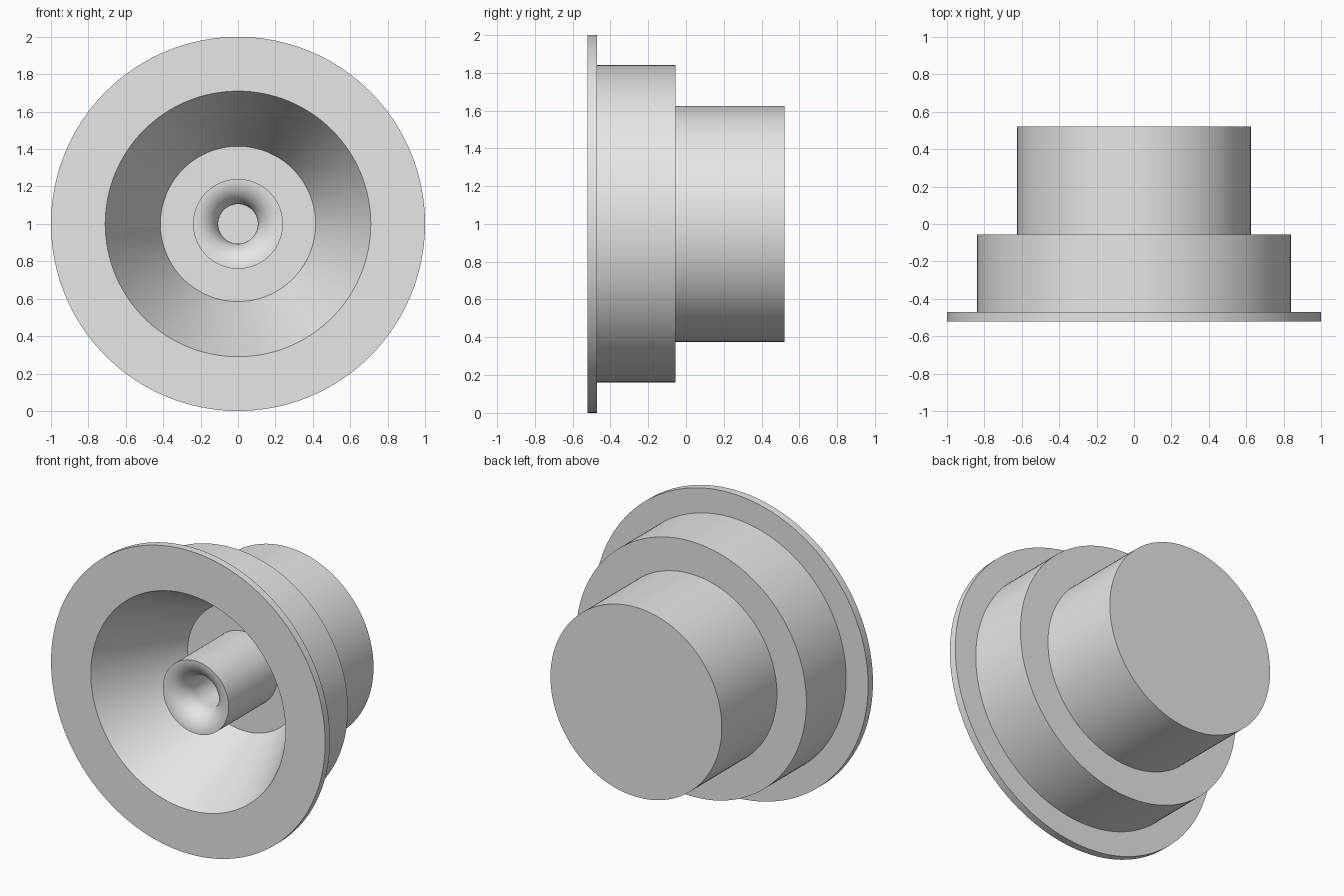
import bpy
import bmesh
from math import sin, cos, pi, radians
from mathutils import Vector, Matrix

SEGMENTS = 128

old = bpy.data.objects.get("Cube")
if old:
    bpy.data.objects.remove(old, do_unlink=True)

grey = bpy.data.materials.new("plain_grey")
colour = (0.8, 0.8, 0.8, 1.0)
grey.use_nodes = True
grey.diffuse_color = colour
grey.node_tree.nodes["Principled BSDF"].inputs["Base Color"].default_value = colour


def lathe(name, profile):
    """Revolve (radius, y) points about the y axis, centred at z = 1."""
    bm = bmesh.new()
    verts = [bm.verts.new((r, y, 0)) for r, y in profile]
    edges = [bm.edges.new(pair) for pair in zip(verts, verts[1:])]
    bmesh.ops.spin(bm, geom=verts + edges, cent=(0, 0, 0), axis=(0, 1, 0),
                   angle=2 * pi, steps=SEGMENTS, use_merge=False)
    bmesh.ops.remove_doubles(bm, verts=bm.verts, dist=1e-4)
    bmesh.ops.recalc_face_normals(bm, faces=bm.faces)
    bmesh.ops.transform(bm, matrix=Matrix.Translation(Vector((0, 0, 1))), verts=bm.verts)
    mesh = bpy.data.meshes.new(name)
    bm.to_mesh(mesh)
    bm.free()
    mesh.materials.append(grey)
    obj = bpy.data.objects.new(name, mesh)
    bpy.context.collection.objects.link(obj)
    bpy.ops.object.select_all(action="DESELECT")
    obj.select_set(True)
    bpy.context.view_layer.objects.active = obj
    bpy.ops.object.shade_smooth_by_angle(angle=radians(30))
    return obj


FRONT, BACK, FLOOR = -0.52, 0.52, 0.067

# Stepped housing: rear drum, middle drum, thin front flange, conical recess
lathe("stepped_housing", [
    (0, BACK), (0.625, BACK), (0.625, -0.055), (0.84, -0.055),
    (0.84, -0.47), (1, -0.47), (1, FRONT), (0.71, FRONT),
    (0.415, FLOOR), (0, FLOOR),
])

# Central post: rounded funnel mouth leading into a straight blind bore
TIP, POST, BORE = -0.44, 0.24, 0.106
fillet = POST - BORE
mouth = [(POST - fillet * sin(a), TIP + fillet * (1 - cos(a)))
         for a in (pi / 2 * i / 16 for i in range(17))]
lathe("centre_post", [(0, FLOOR + 0.02), (POST, FLOOR + 0.02)]
      + mouth + [(BORE, FLOOR), (0, FLOOR)])
